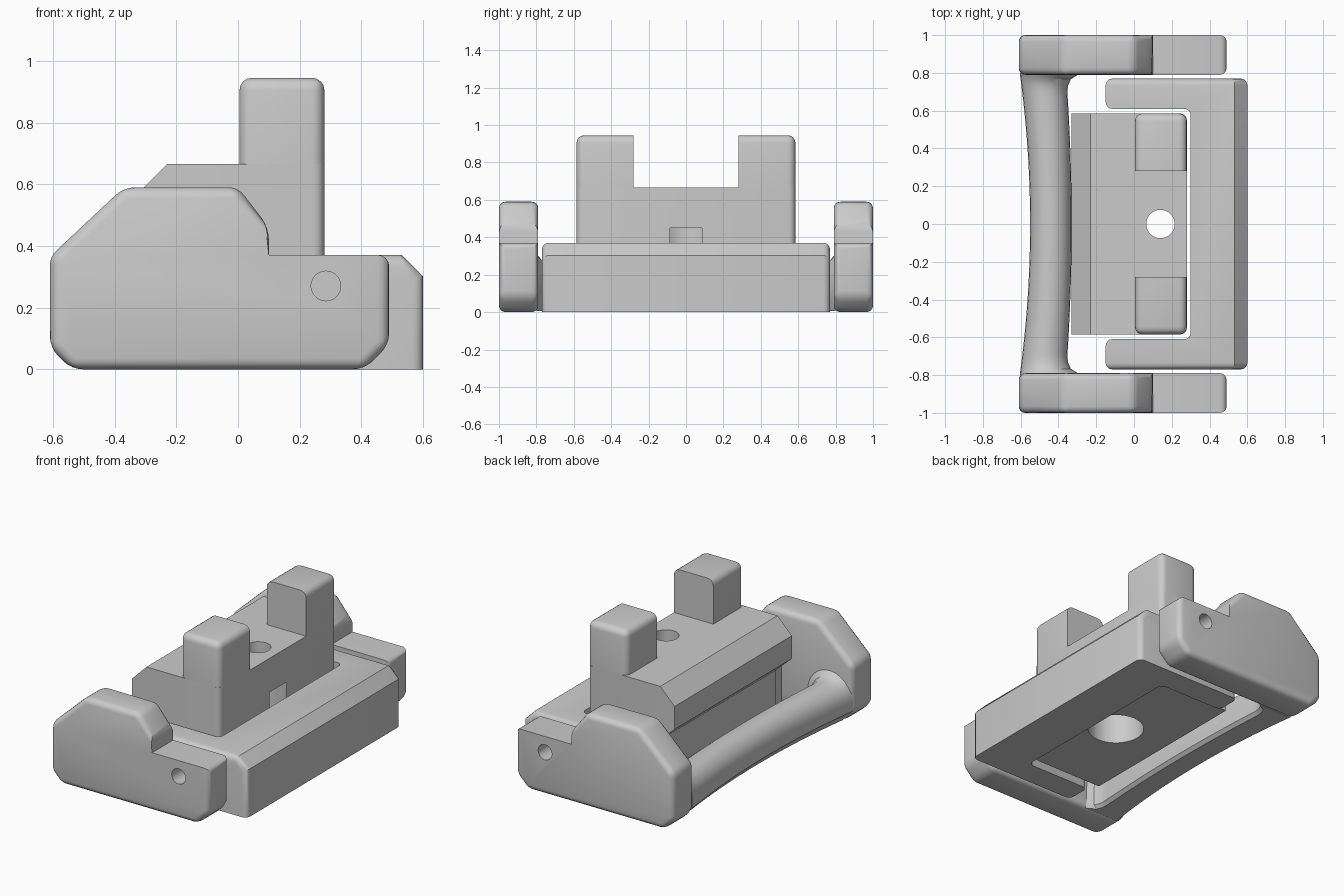
import bpy, bmesh, math
from mathutils import Vector

old = bpy.data.objects.get("Cube")
if old:
    bpy.data.objects.remove(old, do_unlink=True)

grey = bpy.data.materials.new("plain grey")
grey.use_nodes = True
grey.diffuse_color = (0.6, 0.6, 0.6, 1)
grey.node_tree.nodes["Principled BSDF"].inputs["Base Color"].default_value = (0.6, 0.6, 0.6, 1)


def prism(pts, axis, lo, hi):
    """Extrude a flat outline along y (outline in x, z) or z (outline in x, y)."""
    bm = bmesh.new()
    place = (lambda a, b, h: (a, h, b)) if axis == "y" else (lambda a, b, h: (a, b, h))
    low = [bm.verts.new(place(a, b, lo)) for a, b in pts]
    high = [bm.verts.new(place(a, b, hi)) for a, b in pts]
    bm.faces.new(low)
    bm.faces.new(high)
    for i in range(len(pts)):
        j = (i + 1) % len(pts)
        bm.faces.new((low[i], low[j], high[j], high[i]))
    bmesh.ops.recalc_face_normals(bm, faces=bm.faces)
    return bm


def bevel(bm, width, rule, segments=4):
    edges = [e for e in bm.edges if rule(e.verts[0].co, e.verts[1].co)]
    bmesh.ops.bevel(bm, geom=edges, offset=width, segments=segments,
                    profile=0.5, affect="EDGES", clamp_overlap=True)


def finish(name, bm):
    bmesh.ops.recalc_face_normals(bm, faces=bm.faces)
    mesh = bpy.data.meshes.new(name)
    bm.to_mesh(mesh)
    bm.free()
    mesh.materials.append(grey)
    obj = bpy.data.objects.new(name, mesh)
    bpy.context.collection.objects.link(obj)
    return obj


def activate(obj):
    bpy.ops.object.select_all(action="DESELECT")
    obj.select_set(True)
    bpy.context.view_layer.objects.active = obj


def drill(obj, centre, radius, depth, along_y=False):
    turn = (math.pi / 2, 0, 0) if along_y else (0, 0, 0)
    bpy.ops.mesh.primitive_cylinder_add(vertices=40, radius=radius, depth=depth,
                                        location=centre, rotation=turn)
    cutter = bpy.context.object
    cutter.hide_render = True
    mod = obj.modifiers.new("hole", "BOOLEAN")
    mod.operation, mod.object, mod.solver = "DIFFERENCE", cutter, "EXACT"
    activate(obj)
    bpy.ops.object.modifier_apply(modifier=mod.name)
    bpy.data.objects.remove(cutter, do_unlink=True)


def smooth(obj):
    activate(obj)
    bpy.ops.object.shade_smooth_by_angle(angle=math.radians(32))


def near(a, b):
    return abs(a - b) < 0.002


# Side plates: rounded everywhere except around the step
cheek = [(-0.61, 0.07), (-0.54, 0), (0.41, 0), (0.49, 0.08), (0.49, 0.37),
         (0.10, 0.37), (0.10, 0.46), (0, 0.59), (-0.37, 0.59), (-0.61, 0.365)]


def off_step(a, b):
    return not any(near(p.x, 0.10) and near(p.z, 0.37) for p in (a, b))


for side, label in ((1, "back"), (-1, "front")):
    lo, hi = sorted((side * 0.79, side * 1.0))
    bm = prism(cheek, "y", lo, hi)
    bevel(bm, 0.035, off_step)
    plate = finish(label + "_side_plate", bm)
    drill(plate, (0.285, side * 0.9, 0.27), 0.048, 0.4, True)
    smooth(plate)

# C-shaped frame with a chamfered outer top edge
outline = [(-0.15, 0.77), (0.60, 0.77), (0.60, -0.77), (-0.15, -0.77),
           (-0.15, -0.61), (0.30, -0.61), (0.30, 0.61), (-0.15, 0.61)]
bm = prism(outline, "z", 0, 0.37)
bevel(bm, 0.068, lambda a, b: near(a.x, 0.6) and near(b.x, 0.6)
      and near(a.z, 0.37) and near(b.z, 0.37), 1)
bevel(bm, 0.035, lambda a, b: (near(a.x, b.x) and near(a.y, b.y))
      or (near(abs(a.y), 0.77) and near(a.y, b.y) and min(a.z, b.z) > 0.2))
frame = finish("hinged_frame", bm)
for side in (1, -1):
    drill(frame, (0.285, side * 0.77, 0.27), 0.048, 0.2, True)
smooth(frame)

# Centre block with undercut flange and stepped bolt hole
block = [(-0.22, 0.03), (0.28, 0.03), (0.28, 0.665), (-0.23, 0.665),
         (-0.33, 0.565), (-0.33, 0.42), (-0.22, 0.32)]
bm = prism(block, "y", -0.585, 0.585)
bevel(bm, 0.035, lambda a, b: near(a.x, 0.28) and near(b.x, 0.28) and near(a.y, b.y))
body = finish("centre_block", bm)
drill(body, (0.14, 0, 0.4), 0.075, 1.0)
drill(body, (0.14, 0, 0.15), 0.165, 0.6)
smooth(body)

# Upright posts, sharp on the faces that look at each other
square = [(0.005, 0.665), (0.28, 0.665), (0.28, 0.945), (0.005, 0.945)]
for side, label in ((1, "back"), (-1, "front")):
    lo, hi = sorted((side * 0.28, side * 0.585))
    bm = prism(square, "y", lo, hi)

    def outer(a, b):
        inner = near(abs(a.y), 0.28) and near(abs(b.y), 0.28)
        base = near(a.z, 0.665) and near(b.z, 0.665)
        return not inner and not base

    bevel(bm, 0.04, outer)
    smooth(finish(label + "_post", bm))

# Bowed grip bar, lofted between the plates with flared ends
bm = bmesh.new()
rings = []
steps = 48
for i in range(steps + 1):
    y = -0.8 + 1.6 * i / steps
    bow = (y / 0.8) ** 2
    flare = max(0, abs(y) - 0.69) / 0.11
    swell = 1 - math.sqrt(max(0, 1 - flare ** 2))
    out = -0.55 - 0.055 * bow
    inn = -0.33 - 0.03 * bow + 0.08 * swell
    top = 0.26 + 0.05 * swell
    mid, half = (out + inn) / 2, (inn - out) / 2
    ring = [(out, 0.08), (out + 0.07, 0.005), (inn - 0.02, 0.005), (inn, 0.025)]
    for k in range(13):
        t = math.pi * k / 12
        ring.append((mid + half * math.cos(t), 0.14 + (top - 0.14) * math.sin(t)))
    rings.append([bm.verts.new(Vector((x, y, z))) for x, z in ring])
for r, s in zip(rings, rings[1:]):
    for k in range(len(r)):
        n = (k + 1) % len(r)
        bm.faces.new((r[k], r[n], s[n], s[k]))
bm.faces.new(rings[0])
bm.faces.new(rings[-1])
smooth(finish("grip_bar", bm))
